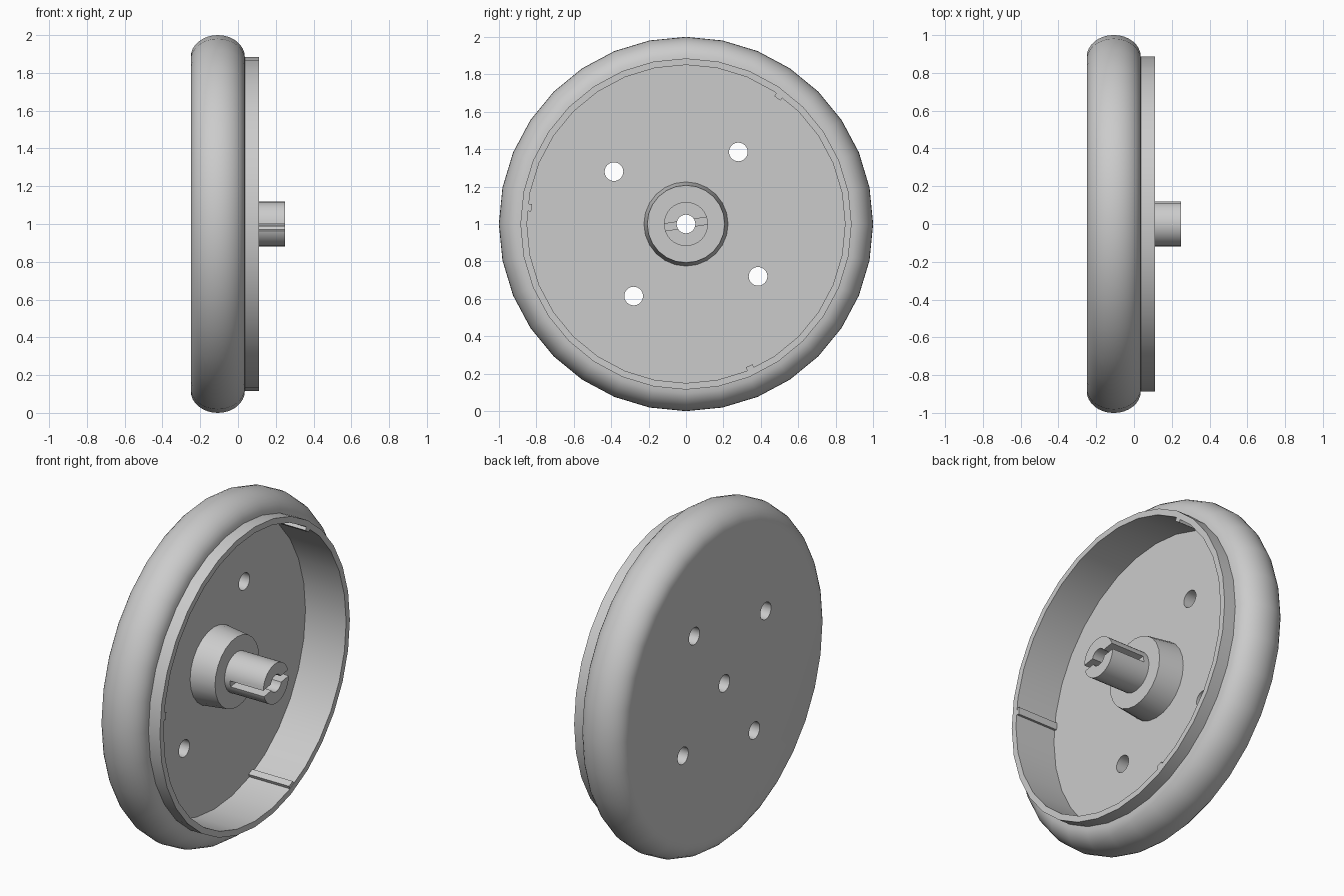
import bpy, bmesh
from math import sin, cos, pi, radians
from mathutils import Matrix, Vector

if "Cube" in bpy.data.objects:
    bpy.data.objects.remove(bpy.data.objects["Cube"])

TILT = radians(9)      # shared rotation of slot, holes and ribs
AXLE = Vector((0, 0, 1))
BORE = 0.05

grey = bpy.data.materials.new("plain grey")
grey.use_nodes = True
grey.diffuse_color = (0.6, 0.6, 0.6, 1)
grey.node_tree.nodes["Principled BSDF"].inputs["Base Color"].default_value = (0.6, 0.6, 0.6, 1)


def add_object(name, bm):
    bmesh.ops.recalc_face_normals(bm, faces=bm.faces)
    mesh = bpy.data.meshes.new(name)
    bm.to_mesh(mesh)
    bm.free()
    mesh.materials.append(grey)
    obj = bpy.data.objects.new(name, mesh)
    bpy.context.collection.objects.link(obj)
    return obj


def revolve(name, profile, sides):
    """Turn a closed (x, radius) profile around the axle."""
    bm = bmesh.new()
    rings = []
    for i in range(sides):
        a = 2 * pi * i / sides
        rings.append([bm.verts.new((x, r * cos(a), 1 + r * sin(a))) for x, r in profile])
    n = len(profile)
    for i in range(sides):
        p, q = rings[i], rings[(i + 1) % sides]
        for j in range(n):
            k = (j + 1) % n
            bm.faces.new((p[j], p[k], q[k], q[j]))
    return add_object(name, bm)


def box(name, x0, x1, radius, angle, depth, width):
    """Box along the axle, at a radius and angle around it."""
    bm = bmesh.new()
    place = (Matrix.Translation(AXLE) @ Matrix.Rotation(angle, 4, 'X')
             @ Matrix.Translation(((x0 + x1) / 2, radius, 0))
             @ Matrix.Diagonal((x1 - x0, depth, width, 1)))
    bmesh.ops.create_cube(bm, size=1, matrix=place)
    return add_object(name, bm)


def cut(obj, cutter):
    """Subtract the cutter and bake the result."""
    mod = obj.modifiers.new("cut", 'BOOLEAN')
    mod.operation = 'DIFFERENCE'
    mod.solver = 'EXACT'
    mod.object = cutter
    graph = bpy.context.evaluated_depsgraph_get()
    mesh = bpy.data.meshes.new_from_object(obj.evaluated_get(graph))
    obj.modifiers.clear()
    obj.data = mesh
    bpy.data.objects.remove(cutter)


def smooth(obj):
    bpy.ops.object.select_all(action='DESELECT')
    obj.select_set(True)
    bpy.context.view_layer.objects.active = obj
    bpy.ops.object.shade_smooth_by_angle(angle=radians(32))


# Wheel: rounded tyre, raised lip and recessed floor
arc = [(-0.107 - 0.143 * cos(pi * i / 16), 0.885 + 0.115 * sin(pi * i / 16))
       for i in range(17)]
wheel = revolve("wheel_body", [(-0.25, BORE)] + arc + [
    (0.11, 0.885), (0.11, 0.85), (-0.155, 0.85), (-0.155, BORE)], 32)

# Four bolt holes through the floor
for i in range(4):
    a = TILT + pi / 4 + i * pi / 2
    bm = bmesh.new()
    bmesh.ops.create_cone(
        bm, cap_ends=True, segments=24, radius1=0.05, radius2=0.05, depth=0.3,
        matrix=Matrix.Translation((-0.2, 0.476 * cos(a), 1 + 0.476 * sin(a)))
        @ Matrix.Rotation(pi / 2, 4, 'Y'))
    cut(wheel, add_object("hole_cutter", bm))

# Hub boss on the floor
boss = revolve("hub_boss", [(-0.156, BORE), (-0.156, 0.225), (-0.005, 0.207), (-0.005, BORE)], 24)

# Hollow shaft with a slot across its end
shaft = revolve("hub_shaft", [(-0.006, BORE), (-0.006, 0.118), (0.248, 0.118), (0.248, BORE)], 32)
cut(shaft, box("slot_cutter", 0.03, 0.3, 0, TILT, 0.4, 0.038))

for part in (wheel, boss, shaft):
    smooth(part)

# Three small ribs on the inner wall
for i in range(3):
    box(f"wall_rib_{i + 1}", -0.155, 0.109, 0.845, TILT + pi / 4 + i * 2 * pi / 3, 0.03, 0.04)
